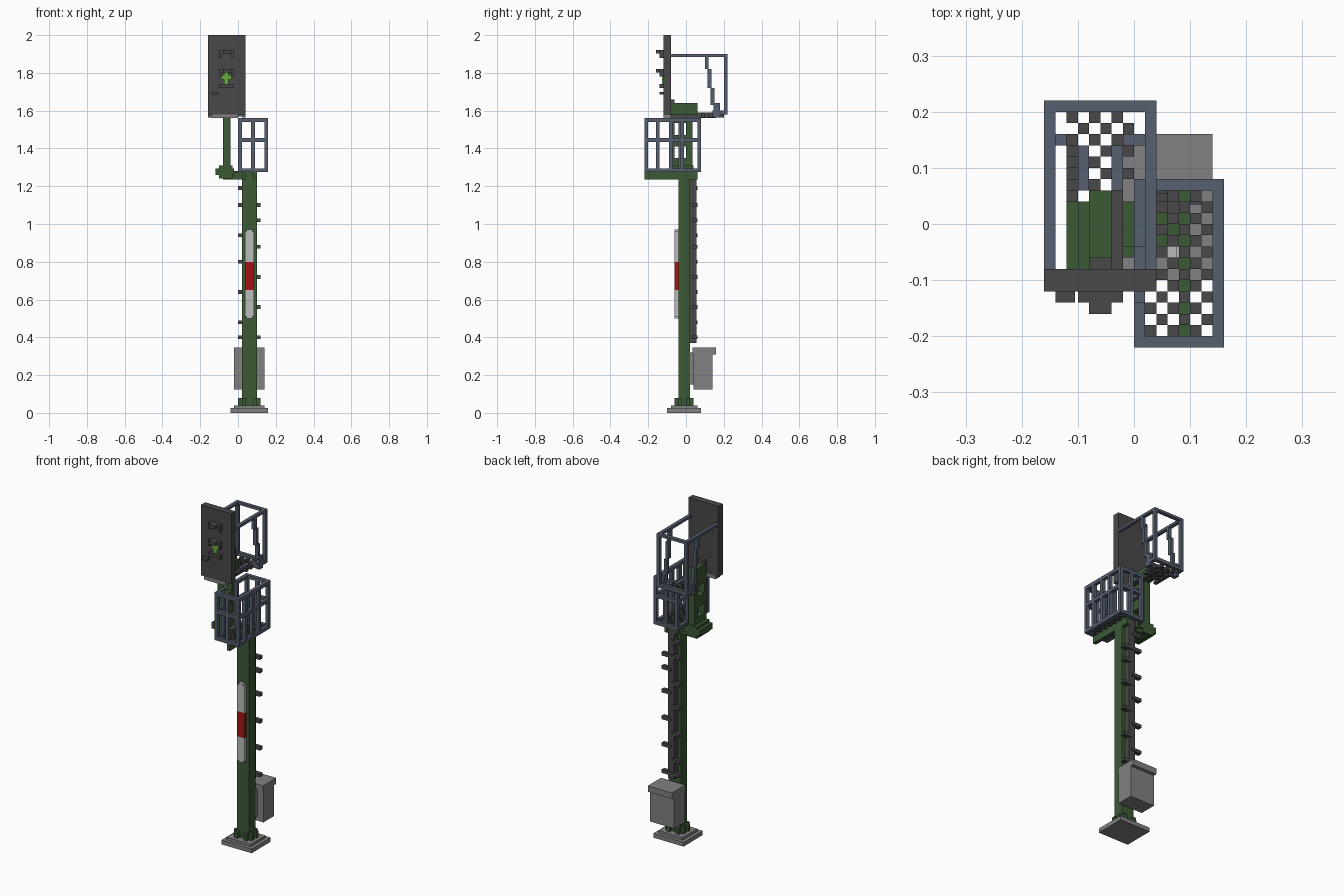
import bpy, bmesh

cube = bpy.data.objects.get("Cube")
if cube:
    bpy.data.objects.remove(cube, do_unlink=True)


def material(name, r, g, b):
    m = bpy.data.materials.new(name)
    m.use_nodes = True
    m.diffuse_color = (r, g, b, 1)
    bsdf = next(n for n in m.node_tree.nodes if n.type == 'BSDF_PRINCIPLED')
    bsdf.inputs["Base Color"].default_value = (r, g, b, 1)
    return m


GREEN = material("mast green", 0.045, 0.10, 0.036)
DARK = material("dark grey", 0.065, 0.065, 0.065)
GREY = material("cabinet grey", 0.22, 0.22, 0.22)
STEEL = material("blue grey steel", 0.095, 0.115, 0.16)
WHITE = material("board white", 0.50, 0.50, 0.50)
RED = material("board red", 0.38, 0.006, 0.006)
LIME = material("signal green", 0.14, 0.40, 0.05)


def boxes(name, mat, *spans):
    """One object made of boxes given as (x0, x1, y0, y1, z0, z1)."""
    bm = bmesh.new()
    for x0, x1, y0, y1, z0, z1 in spans:
        vs = bmesh.ops.create_cube(bm, size=1)["verts"]
        for v in vs:
            v.co = ((x0 + x1) / 2 + v.co.x * (x1 - x0),
                    (y0 + y1) / 2 + v.co.y * (y1 - y0),
                    (z0 + z1) / 2 + v.co.z * (z1 - z0))
    me = bpy.data.meshes.new(name)
    bm.to_mesh(me)
    bm.free()
    me.materials.append(mat)
    ob = bpy.data.objects.new(name, me)
    bpy.context.collection.objects.link(ob)
    return ob


def grating(name, x0, nx, y0, ny, z0, z1, c=0.02):
    """Checkered open floor."""
    boxes(name, DARK, *[(x0 + i * c, x0 + (i + 1) * c, y0 + j * c, y0 + (j + 1) * c, z0, z1)
                        for i in range(nx) for j in range(ny) if (i + j) % 2 == 0])


# Foundation and mast
boxes("foundation", GREY, (-.04, .16, -.10, .08, 0, .025), (-.02, .14, -.08, .06, .025, .04))
boxes("mast", GREEN, (.02, .10, -.04, .02, .04, 1.275))
boxes("mast_foot_fins", GREEN,
      (0, .02, -.04, -.02, .04, .08), (0, .02, 0, .02, .04, .08),
      (.10, .12, -.04, -.02, .04, .08), (.10, .12, 0, .02, .04, .08),
      (.02, .04, -.06, -.04, .04, .08), (.08, .10, -.06, -.04, .04, .08),
      (.02, .04, .02, .04, .04, .08), (.08, .10, .02, .04, .04, .08))

# Striped board with stepped ends
boxes("board_white_ends", WHITE,
      (.036, .084, -.06, -.04, .51, .65), (.044, .076, -.06, -.04, .50, .51),
      (.036, .084, -.06, -.04, .80, .96), (.044, .076, -.06, -.04, .96, .97))
boxes("board_red_band", RED, (.036, .084, -.06, -.04, .65, .80))

# Climbing rail with alternating steps
boxes("climbing_rail", DARK, (.04, .08, .02, .055, .37, 1.275))
left_z = (.40, .56, .72, .88, 1.02, 1.10)
right_z = (.40, .48, .64, .80, .94, 1.10, 1.19)
boxes("climbing_steps", DARK,
      *[(.06, .12, .035, .06, z - .01, z + .01) for z in left_z],
      *[(0, .06, .035, .06, z - .01, z + .01) for z in right_z])

# Equipment cabinet
boxes("cabinet", GREY, (-.02, .14, .04, .14, .125, .31), (-.02, .14, .035, .16, .31, .345),
      (.02, .10, .02, .04, .15, .32))

# Lower platform
grating("lower_platform_floor", .02, 6, -.20, 13, 1.275, 1.29)
boxes("lower_platform_beams", GREEN,
      (.08, .10, -.22, .06, 1.235, 1.275), (.02, .04, -.10, .06, 1.235, 1.275),
      (.02, .10, -.04, .04, 1.235, 1.275))
rails = []
for z0, z1 in ((1.275, 1.295), (1.435, 1.455), (1.54, 1.56)):
    rails += [(0, .16, -.22, -.20, z0, z1), (.14, .16, -.20, .06, z0, z1),
              (0, .16, .06, .08, z0, z1), (0, .02, -.04, .06, z0, z1),
              (0, .02, -.20, -.14, z0, z1)]
rails.append((0, .02, -.14, -.04, 1.275, 1.295))
posts = [(0, -.22), (.07, -.22), (.14, -.22), (.14, -.16), (.14, -.09), (.14, -.03),
         (.14, .06), (.07, .06), (0, .06), (0, -.04), (0, -.16)]
rails += [(x, x + .02, y, y + .02, 1.29, 1.545) for x, y in posts]
boxes("lower_platform_railing", STEEL, *rails)

# Offset bracket and windowed upright carrying the signal
boxes("offset_bracket", GREEN,
      (-.12, -.02, -.08, .04, 1.26, 1.295), (-.10, -.03, -.08, .04, 1.24, 1.31),
      (-.08, .02, -.06, .03, 1.235, 1.275), (-.02, .0, -.04, .04, 1.26, 1.28))
boxes("upright_frame", GREEN,
      (-.08, -.04, -.08, -.06, 1.31, 1.57), (-.08, -.04, 0, .035, 1.31, 1.57),
      (-.08, -.04, -.06, 0, 1.31, 1.35), (-.08, -.04, -.06, 0, 1.41, 1.47),
      (-.08, -.04, -.06, 0, 1.535, 1.57), (-.08, -.04, -.08, .06, 1.56, 1.64))

# Signal panel with hoods and lens
boxes("signal_panel", DARK, (-.16, .04, -.12, -.08, 1.58, 2.0))
boxes("panel_lower_plate", GREY, (-.14, 0, -.12, -.08, 1.56, 1.58))
hoods = []
for z in (1.92, 1.82):
    hoods += [(-.10, -.02, -.14, -.12, z - .018, z),
              (-.08, -.04, -.16, -.12, z - .018, z),
              (-.10, -.085, -.14, -.12, z - .04, z - .018),
              (-.035, -.02, -.14, -.12, z - .04, z - .018)]
hoods += [(-.10, -.02, -.14, -.12, 1.72, 1.74), (-.14, -.105, -.14, -.12, 1.685, 1.70)]
boxes("lamp_hoods", DARK, *hoods)
boxes("signal_lens", LIME, (-.09, -.035, -.128, -.12, 1.765, 1.79),
      (-.075, -.05, -.128, -.12, 1.74, 1.805))

# Upper platform
grating("upper_platform_floor", -.12, 6, .06, 7, 1.565, 1.585)
boxes("upper_floor_bearers", DARK, (-.12, -.10, .04, .16, 1.56, 1.58),
      (-.04, -.02, -.08, .16, 1.56, 1.58), (-.08, -.04, -.08, -.06, 1.64, 1.66))
boxes("upper_floor_pads", STEEL, (-.10, -.08, .06, .14, 1.575, 1.59),
      (-.04, -.02, .06, .14, 1.575, 1.59))
cage = [(-.16, .04, .20, .22, 1.885, 1.90), (-.16, .04, .20, .22, 1.58, 1.60),
        (-.16, -.12, .14, .16, 1.57, 1.60), (-.02, .04, .14, .16, 1.57, 1.60)]
for x in (-.16, .02):
    cage += [(x, x + .02, -.08, .20, 1.885, 1.90), (x, x + .02, .20, .22, 1.59, 1.89),
             (x, x + .02, .15, .20, 1.58, 1.60)]
    # Stepped side struts
    cage += [(x, x + .02, y0, y1, z0, z1) for y0, y1, z0, z1 in
             ((.10, .12, 1.82, 1.89), (.115, .135, 1.72, 1.82),
              (.13, .15, 1.63, 1.72), (.145, .18, 1.565, 1.64))]
boxes("upper_platform_railing", STEEL, *cage)
